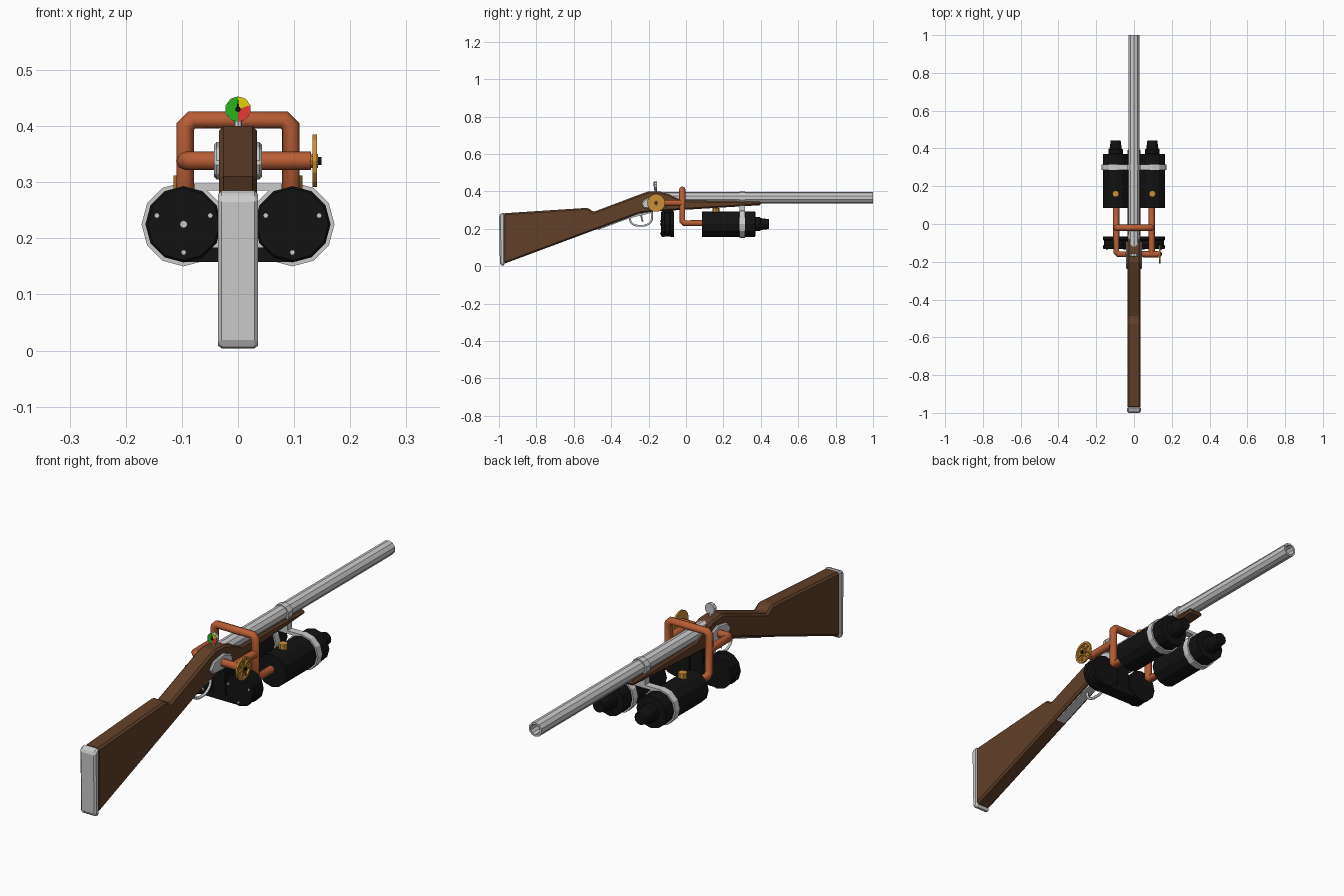
import bpy, bmesh, math
from mathutils import Vector, Matrix

if "Cube" in bpy.data.objects:
    bpy.data.objects.remove(bpy.data.objects["Cube"])


def material(name, rgb):
    m = bpy.data.materials.new(name)
    m.diffuse_color = (*rgb, 1)
    m.use_nodes = True
    m.node_tree.nodes["Principled BSDF"].inputs["Base Color"].default_value = m.diffuse_color
    return m


WOOD = material("wood", (0.12, 0.05, 0.022))
COPPER = material("copper", (0.48, 0.11, 0.035))
BRASS = material("brass", (0.6, 0.28, 0.04))
BLACK = material("black", (0.006, 0.006, 0.006))
GREEN = material("green", (0.02, 0.45, 0.01))
YELLOW = material("yellow", (0.75, 0.65, 0.0))
RED = material("red", (0.8, 0.04, 0.04))


def finish(name, bm, mat=None, bevel=0):
    bmesh.ops.recalc_face_normals(bm, faces=bm.faces)
    me = bpy.data.meshes.new(name)
    bm.to_mesh(me)
    bm.free()
    ob = bpy.data.objects.new(name, me)
    bpy.context.collection.objects.link(ob)
    if mat:
        me.materials.append(mat)
    if bevel:
        b = ob.modifiers.new("bevel", 'BEVEL')
        b.width, b.segments = bevel, 1
    return ob


# Turned part: (radius, distance) profile around an axis through loc
def lathe(name, profile, loc, axis='Y', n=12, mat=None, phase=0):
    bm = bmesh.new()
    rings = []
    for r, t in profile:
        ring = []
        for i in range(n):
            a = phase + math.tau * i / n
            u, v = r * math.cos(a), r * math.sin(a)
            p = {'X': (t, u, v), 'Y': (u, t, v), 'Z': (u, v, t)}[axis]
            ring.append(bm.verts.new(Vector(loc) + Vector(p)))
        rings.append(ring)
    for a, b in zip(rings, rings[1:]):
        for i in range(n):
            j = (i + 1) % n
            bm.faces.new((a[i], a[j], b[j], b[i]))
    bm.faces.new(rings[0])
    bm.faces.new(rings[-1])
    return finish(name, bm, mat)


# Profile (2D points) extruded along x ('X': points are y,z) or y ('Y': points are x,z)
def extrude(name, pts, lo, hi, axis='X', mat=None, bevel=0):
    bm = bmesh.new()
    place = (lambda p, t: (t, p[0], p[1])) if axis == 'X' else (lambda p, t: (p[0], t, p[1]))
    f = bm.faces.new([bm.verts.new(place(p, lo)) for p in pts])
    new = bmesh.ops.extrude_face_region(bm, geom=[f])['geom']
    d = Vector(place((0, 0), hi - lo))
    bmesh.ops.translate(bm, vec=d, verts=[v for v in new if isinstance(v, bmesh.types.BMVert)])
    return finish(name, bm, mat, bevel)


def box(name, lo, hi, mat=None, bevel=0):
    pts = [(lo[1], lo[2]), (hi[1], lo[2]), (hi[1], hi[2]), (lo[1], hi[2])]
    return extrude(name, pts, lo[0], hi[0], 'X', mat, bevel)


# Swept round bar with chamfered corners
def pipe(name, pts, r, mat=None, chamfer=0.012, res=2):
    pts = [Vector(p) for p in pts]
    path = [pts[0]]
    for a, p, b in zip(pts, pts[1:], pts[2:]):
        path += [p + (a - p).normalized() * chamfer, p + (b - p).normalized() * chamfer]
    path.append(pts[-1])
    cu = bpy.data.curves.new(name, 'CURVE')
    cu.dimensions = '3D'
    cu.bevel_depth, cu.bevel_resolution, cu.use_fill_caps = r, res, True
    sp = cu.splines.new('POLY')
    sp.points.add(len(path) - 1)
    for q, p in zip(sp.points, path):
        q.co = (*p, 1)
    ob = bpy.data.objects.new(name, cu)
    bpy.context.collection.objects.link(ob)
    if mat:
        cu.materials.append(mat)
    return ob


# Wooden stock and metal butt plate
extrude("stock", [(-0.975, 0.012), (-0.25, 0.282), (-0.18, 0.292), (0.0, 0.302), (0.4, 0.326),
                  (0.4, 0.345), (-0.02, 0.352), (-0.09, 0.385), (-0.135, 0.398), (-0.2, 0.4),
                  (-0.235, 0.388), (-0.495, 0.29), (-0.525, 0.312), (-0.975, 0.283)],
        -0.034, 0.034, mat=WOOD, bevel=0.008)
extrude("butt_plate", [(-0.98, 0.0), (-0.968, 0.008), (-0.968, 0.286), (-0.985, 0.285), (-1.0, 0.272), (-0.995, 0.012)],
        -0.036, 0.036, bevel=0.007)

# Barrel with hollow muzzle
lathe("barrel", [(0.03, -0.12), (0.03, 1), (0.022, 1), (0.022, 0.85)], (0, 0, 0.366), n=10, phase=math.pi / 10)

# Lock plates, trigger and guard
extrude("lock_plate", [(-0.24, 0.335), (-0.225, 0.31), (-0.13, 0.305), (-0.09, 0.325), (-0.1, 0.35),
                       (-0.15, 0.372), (-0.215, 0.362)], -0.043, 0.043, bevel=0.005)
extrude("guard_tang", [(-0.47, 0.194), (-0.3, 0.257), (-0.18, 0.286), (-0.18, 0.294), (-0.3, 0.27), (-0.47, 0.208)],
        -0.02, 0.02)
pipe("trigger_guard", [(0, -0.3, 0.262), (0, -0.3, 0.236), (0, -0.27, 0.216), (0, -0.215, 0.216),
                       (0, -0.182, 0.24), (0, -0.182, 0.295)], 0.006, chamfer=0.01, res=1)
pipe("trigger", [(0, -0.235, 0.29), (0, -0.24, 0.26), (0, -0.23, 0.238)], 0.005, chamfer=0.008, res=1)

# Twin tanks with nozzles, clamp bands, filler caps, and rear drums
for s, side in ((-1, "left"), (1, "right")):
    c = (s * 0.097, 0, 0.225)
    lathe(f"tank_{side}", [(0.068, 0.085), (0.068, 0.37), (0.038, 0.372), (0.038, 0.395),
                           (0.032, 0.4), (0.026, 0.443)], c, mat=BLACK)
    lathe(f"tank_clamp_{side}", [(0.075, 0.285), (0.075, 0.315)], c)
    lathe(f"filler_cap_{side}", [(0.018, 0.28), (0.018, 0.312)], (s * 0.097, 0.16, 0), 'Z', 8, BRASS)
    lathe(f"drum_{side}", [(0.064, -0.133), (0.068, -0.128), (0.068, -0.115), (0.062, -0.111), (0.062, -0.087),
                           (0.068, -0.083), (0.068, -0.065)], c, mat=BLACK)
    for k, deg in enumerate((18, 162, 270)):
        a = math.radians(deg)
        lathe(f"drum_bolt_{side}_{k}", [(0.005, -0.138), (0.005, -0.13)],
              (c[0] + 0.05 * math.cos(a), 0, c[2] + 0.05 * math.sin(a)), n=6)
lathe("drum_centre_bolt", [(0.007, -0.139), (0.007, -0.13)], (-0.097, 0, 0.225), n=8)
box("drum_bridge", (-0.1, -0.125, 0.158), (0.1, -0.07, 0.184), BLACK)
box("drum_mount", (-0.028, -0.125, 0.18), (0.028, -0.07, 0.3), BLACK)

# Bracket tying the clamps to the barrel
box("clamp_crossbar", (-0.1, 0.285, 0.285), (0.1, 0.315, 0.298))
box("clamp_post", (-0.03, 0.285, 0.296), (0.03, 0.315, 0.36))
lathe("barrel_band", [(0.036, 0.285), (0.036, 0.315)], (0, 0, 0.364), n=10, phase=math.pi / 10)

# Copper plumbing
X, Y, Z = 0.094, -0.02, 0.338
pipe("pipe_arch", [(-X, 0.1, 0.23), (-X, Y, 0.23), (-X, Y, 0.411), (X, Y, 0.411), (X, Y, 0.23), (X, 0.1, 0.23)],
     0.0165, COPPER)
pipe("pipe_rear", [(-X, Y, Z), (-X, -0.16, Z), (0.13, -0.16, Z)], 0.0165, COPPER)
pipe("pipe_side", [(X, Y, Z), (X, -0.16, Z)], 0.0165, COPPER)

# Valve hand wheel
wheel = (0.137, -0.16, Z)
lathe("wheel_rim", [(0.048, -0.004), (0.048, 0.004), (0.039, 0.004), (0.039, -0.004), (0.048, -0.004)],
      wheel, 'X', 14, BRASS)
lathe("wheel_hub", [(0.013, -0.012), (0.013, 0.006)], wheel, 'X', 10, BRASS)
lathe("wheel_nut", [(0.008, 0.004), (0.008, 0.012)], wheel, 'X', 6, BLACK)
for k in range(7):
    spoke = box(f"wheel_spoke_{k}", (-0.003, -0.003, 0.008), (0.003, 0.003, 0.042), BRASS)
    spoke.matrix_world = Matrix.Translation(wheel) @ Matrix.Rotation(math.tau * k / 7, 4, 'X')

# Pressure gauge with coloured dial
gz, gy = 0.43, -0.17
lathe("gauge_stem", [(0.007, 0.39), (0.007, 0.415)], (0, gy + 0.008, 0), 'Z', 8)
lathe("gauge_case", [(0.023, 0), (0.023, 0.014)], (0, gy, gz), n=10, phase=math.pi / 10)
for name, a0, a1, mat in (("green", 90, 270, GREEN), ("yellow", 18, 90, YELLOW), ("red", -90, 18, RED)):
    steps = round((a1 - a0) / 36) + 1
    angs = [math.radians(a0 + (a1 - a0) * i / steps) for i in range(steps + 1)]
    extrude(f"dial_{name}", [(0, gz)] + [(0.0225 * math.cos(a), gz + 0.0225 * math.sin(a)) for a in angs],
            gy - 0.002, gy + 0.001, 'Y', mat)
extrude("gauge_needle", [(-0.003, gz - 0.004), (0.003, gz - 0.004), (0, gz + 0.02)], gy - 0.004, gy - 0.001, 'Y', BLACK)
lathe("needle_pivot", [(0.005, -0.005), (0.005, 0)], (0, gy, gz), n=8, mat=BLACK)
